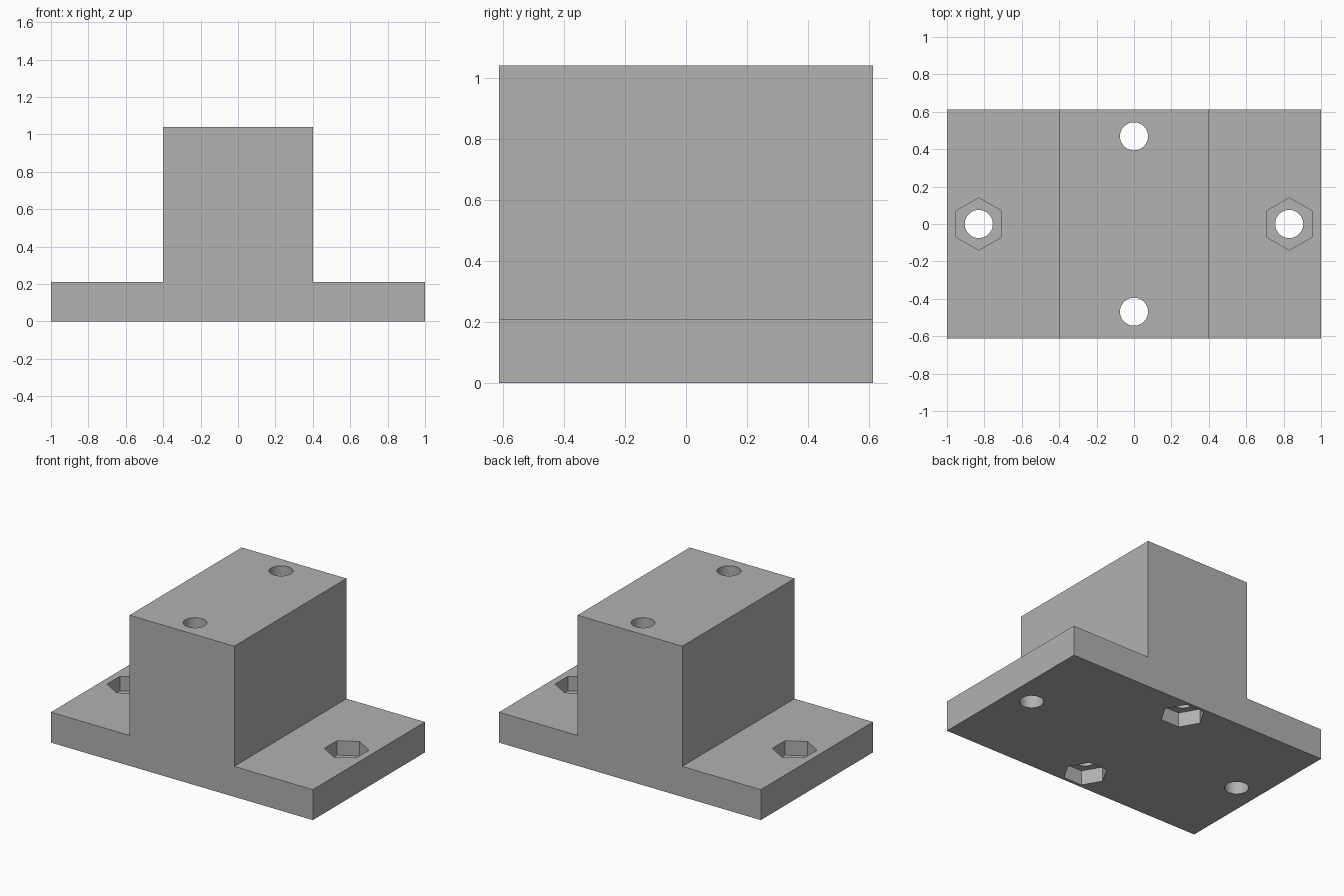
import bpy
import math

old = bpy.data.objects.get("Cube")
if old:
    bpy.data.objects.remove(old, do_unlink=True)

# Single grey finish
grey = bpy.data.materials.new("plain_grey")
grey.use_nodes = True
COLOUR = (0.445, 0.445, 0.445, 1)
grey.diffuse_color = COLOUR
grey.node_tree.nodes["Principled BSDF"].inputs["Base Color"].default_value = COLOUR

HALF_X, HALF_Y, HALF_BLOCK = 1.0, 0.612, 0.4
FLANGE_Z, TOP_Z = 0.21, 1.04
HOLE_R, HEX_R, POCKET = 0.075, 0.14, 0.1

# Bracket body: stepped profile extruded from front to back
profile = [(-HALF_X, 0), (HALF_X, 0), (HALF_X, FLANGE_Z), (HALF_BLOCK, FLANGE_Z),
           (HALF_BLOCK, TOP_Z), (-HALF_BLOCK, TOP_Z), (-HALF_BLOCK, FLANGE_Z),
           (-HALF_X, FLANGE_Z)]
n = len(profile)
verts = [(x, y, z) for y in (-HALF_Y, HALF_Y) for x, z in profile]
faces = [tuple(range(n)), tuple(range(2 * n - 1, n - 1, -1))]
faces += [((i + 1) % n, i, i + n, (i + 1) % n + n) for i in range(n)]
mesh = bpy.data.meshes.new("mounting_bracket")
mesh.from_pydata(verts, [], faces)
mesh.materials.append(grey)
body = bpy.data.objects.new("mounting_bracket", mesh)
bpy.context.collection.objects.link(body)

cutters = []


def cut(name, sides, radius, x, y, low, high, turn=0):
    """Subtract an upright prism from the body."""
    bpy.ops.mesh.primitive_cylinder_add(vertices=sides, radius=radius, depth=high - low,
                                        location=(x, y, (low + high) / 2),
                                        rotation=(0, 0, turn))
    cutter = bpy.context.object
    cutter.name = name
    cutter.hide_render = True
    cutter.data.materials.append(grey)
    mod = body.modifiers.new(name, "BOOLEAN")
    mod.operation = "DIFFERENCE"
    mod.solver = "EXACT"
    mod.object = cutter
    cutters.append(cutter)


for side in (-1, 1):
    # Flange bolt holes with nut pockets sunk from above
    cut("flange_hole", 48, HOLE_R, side * 0.83, 0, -0.1, 0.5)
    cut("flange_nut_pocket", 6, HEX_R, side * 0.83, 0, FLANGE_Z - POCKET, 0.5)
    # Block through holes with nut pockets sunk from below
    cut("block_hole", 48, HOLE_R, 0, side * 0.469, -0.1, 1.2)
    cut("block_nut_pocket", 6, HEX_R, 0, side * 0.469, -0.1, POCKET, math.pi / 6)

# Apply the cuts and remove the cutters
bpy.ops.object.select_all(action="DESELECT")
bpy.context.view_layer.objects.active = body
body.select_set(True)
for name in [m.name for m in body.modifiers]:
    bpy.ops.object.modifier_apply(modifier=name)
for cutter in cutters:
    bpy.data.objects.remove(cutter, do_unlink=True)
bpy.ops.object.shade_smooth_by_angle(angle=math.radians(30))
